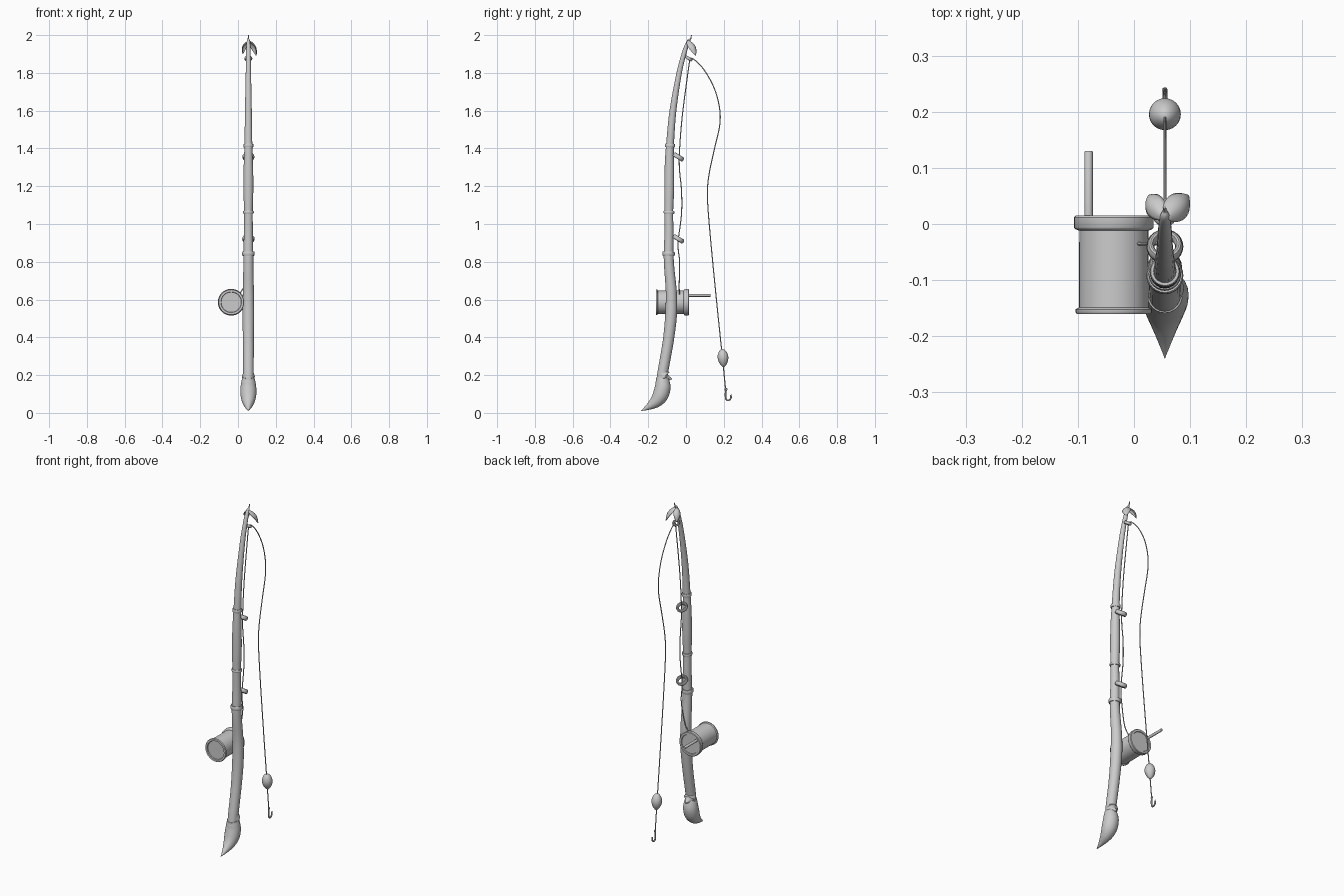
import bpy, bmesh, math
from mathutils import Vector, Matrix

if "Cube" in bpy.data.objects:
    bpy.data.objects.remove(bpy.data.objects["Cube"])

X0 = 0.055  # plane of the rod


def skin(name, rings, closed=False):
    """Bridge equal-size vertex rings into a smooth solid."""
    bm = bmesh.new()
    vr = [[bm.verts.new(p) for p in r] for r in rings]
    n = len(vr[0])
    pairs = list(zip(vr, vr[1:])) + ([(vr[-1], vr[0])] if closed else [])
    for a, b in pairs:
        for i in range(n):
            j = (i + 1) % n
            bm.faces.new((a[i], a[j], b[j], b[i]))
    if not closed:
        bm.faces.new(vr[0])
        bm.faces.new(vr[-1])
    bmesh.ops.remove_doubles(bm, verts=bm.verts, dist=1e-6)
    bmesh.ops.recalc_face_normals(bm, faces=bm.faces)
    return finish(name, bm)


def finish(name, bm):
    me = bpy.data.meshes.new(name)
    bm.to_mesh(me)
    bm.free()
    ob = bpy.data.objects.new(name, me)
    bpy.context.collection.objects.link(ob)
    bpy.ops.object.select_all(action='DESELECT')
    ob.select_set(True)
    bpy.context.view_layer.objects.active = ob
    bpy.ops.object.shade_smooth_by_angle(angle=math.radians(35))
    return ob


def spline(pts, steps):
    """Catmull-Rom through points of any dimension."""
    p = [Vector(q) for q in pts]
    p = [2 * p[0] - p[1]] + p + [2 * p[-1] - p[-2]]
    out = []
    for i in range(1, len(p) - 2):
        a, b, c, d = p[i - 1:i + 3]
        for s in range(steps):
            t = s / steps
            out.append(0.5 * (2 * b + (c - a) * t + (2 * a - 5 * b + 4 * c - d) * t * t
                              + (3 * b - a - 3 * c + d) * t ** 3))
    return out + [p[-2]]


def tube(name, stations, sides=20, steps=6):
    """Sweep a circle along (x, y, z, radius) stations."""
    pts = spline(stations, steps)
    rings = []
    for i, q in enumerate(pts):
        t = (pts[min(i + 1, len(pts) - 1)] - pts[max(i - 1, 0)]).to_3d().normalized()
        v = t.cross(Vector((1, 0, 0))).normalized()
        u = v.cross(t)
        r = max(q[3], 0.0003)
        rings.append([q.to_3d() + r * (u * math.cos(k * math.tau / sides) + v * math.sin(k * math.tau / sides))
                      for k in range(sides)])
    return skin(name, rings)


def lathe(name, profile, loc, direction, sides=32, closed=False):
    """Revolve (radius, height) pairs about a direction."""
    m = Matrix.Translation(loc) @ Vector(direction).to_track_quat('Z', 'Y').to_matrix().to_4x4()
    return skin(name, [[m @ Vector((max(r, 1e-4) * math.cos(k * math.tau / sides),
                                    max(r, 1e-4) * math.sin(k * math.tau / sides), h))
                        for k in range(sides)] for r, h in profile], closed)


def flat(rows):
    return [(X0, y, z, r) for y, z, r in rows]


# rod: three tapering cane sections and a thin tip
tube("rod", flat([(-0.132, 0.15, 0.028), (-0.122, 0.22, 0.028), (-0.094, 0.38, 0.029), (-0.079, 0.52, 0.031),
                  (-0.078, 0.64, 0.029), (-0.088, 0.76, 0.027), (-0.092, 0.84, 0.026), (-0.09, 0.95, 0.024),
                  (-0.091, 1.06, 0.023), (-0.089, 1.18, 0.026), (-0.088, 1.3, 0.025), (-0.085, 1.41, 0.021),
                  (-0.069, 1.6, 0.018), (-0.036, 1.8, 0.014), (-0.008, 1.91, 0.012), (0.012, 1.965, 0.009),
                  (0.024, 1.98, 0.004), (0.029, 2.0, 0.002)]))

# node collars on the cane
for i, (y, z, r, h) in enumerate([(-0.092, 0.843, 0.033, 0.011), (-0.09, 1.062, 0.029, 0.007),
                                  (-0.085, 1.415, 0.027, 0.009)]):
    lathe(f"cane_node_{i+1}", [(r * 0.7, -h), (r * 0.93, -h), (r, -h * 0.5), (r, h * 0.5), (r * 0.93, h),
                               (r * 0.7, h)], (X0, y, z), (0, 0.05, 1), 24)

# root-like butt with a spurred collar
tube("butt", flat([(-0.128, 0.188, 0.031), (-0.124, 0.165, 0.037), (-0.124, 0.13, 0.042), (-0.137, 0.09, 0.041),
                   (-0.162, 0.058, 0.032), (-0.2, 0.031, 0.016), (-0.24, 0.01, 0.0)]), 24)
tube("butt_spur", flat([(-0.124, 0.212, 0.028), (-0.119, 0.2, 0.032), (-0.112, 0.19, 0.033),
                        (-0.097, 0.184, 0.016), (-0.074, 0.179, 0.001)]), 20)

# reel spool with recessed face, flanges and handle
lathe("reel", [(0, -0.154), (0.053, -0.154), (0.055, -0.16), (0.066, -0.16), (0.068, -0.157), (0.068, -0.152),
               (0.062, -0.149), (0.0615, -0.012), (0.069, -0.009), (0.071, -0.006), (0.071, 0.012),
               (0.068, 0.015), (0.057, 0.015), (0.055, 0.011), (0, 0.011)], (-0.036, 0, 0.586), (0, 1, 0), 40)
lathe("reel_handle", [(0, 0), (0.0075, 0), (0.0075, 0.122), (0.0065, 0.124), (0, 0.124)],
      (-0.081, 0.006, 0.622), (0, 1, 0), 16)

# line guide rings, tilted outward
for i, (y, z, r, w) in enumerate([(-0.04, 0.921, 0.033, 0.012), (-0.04, 1.355, 0.032, 0.012),
                                  (0.015, 1.876, 0.021, 0.008)]):
    prof = [(r * 0.79 + r * 0.21 * math.cos(a * math.tau / 12), w * math.sin(a * math.tau / 12)) for a in range(12)]
    lathe(f"guide_ring_{i+1}", prof, (X0, y, z), (0, 0.53, 0.85), 28, True)

# fishing line: reel to tip, then tip to hook
L = 0.0028
tube("line_inner", [(0.005, -0.035, 0.625, L), (0.035, -0.036, 0.68, L)] + flat(
    [(-0.034, 0.8, L), (-0.042, 0.9, L), (-0.024, 1.05, L), (-0.024, 1.18, L), (-0.036, 1.33, L),
     (-0.022, 1.55, L), (0.01, 1.8, L), (0.022, 1.88, L)]), 8)
tube("line_outer", flat(
    [(0.022, 1.88, L), (0.05, 1.865, L), (0.1, 1.81, L), (0.151, 1.715, L), (0.178, 1.61, L), (0.178, 1.52, L),
     (0.151, 1.4, L), (0.12, 1.25, L), (0.114, 1.13, L), (0.13, 0.92, L), (0.161, 0.6, L), (0.192, 0.3, L),
     (0.21, 0.12, L)]), 8)

# egg-shaped float
lathe("float", [(0.028 * math.sin(a) * (1 - 0.12 * math.cos(a * 2)) / 1.1, 0.048 * math.cos(a) + 0.004 * math.sin(a))
                for a in [k * math.pi / 14 for k in range(15)]], (X0, 0.196, 0.29), (0, -0.08, 1), 24)

# hook with eye and barb
H = 0.0045
tube("hook", flat([(0.211, 0.122, H), (0.209, 0.095, H), (0.212, 0.073, H), (0.222, 0.066, H), (0.234, 0.072, H),
                   (0.239, 0.086, 0.004), (0.233, 0.094, 0.0008)]), 10)
tube("hook_barb", flat([(0.239, 0.08, 0.005), (0.238, 0.09, 0.004), (0.241, 0.1, 0.0005)]), 8)
lathe("hook_eye", [(0.006 + 0.0025 * math.cos(a * math.tau / 8), 0.0025 * math.sin(a * math.tau / 8))
                   for a in range(8)], (X0, 0.211, 0.124), (1, 0, 0), 16, True)


# two cupped leaves hanging from the tip
def leaf(name, base, tip, width, out):
    base, tip = Vector(base), Vector(tip)
    d = tip - base
    n = Vector(out)
    n = (n - d * n.dot(d) / d.length_squared).normalized()
    side = d.normalized().cross(n)
    bm = bmesh.new()
    rows = []
    for i in range(13):
        t = i / 12
        w = width * max(math.sin(math.pi * t ** 0.8), 0.03) ** 0.8
        rows.append([bm.verts.new(base + d * t + side * w * s + n * (0.016 * math.sin(math.pi * t)
                                  - 0.6 * w * s * s)) for s in [k / 4 - 1 for k in range(9)]])
    for a, b in zip(rows, rows[1:]):
        for i in range(8):
            bm.faces.new((a[i], a[i + 1], b[i + 1], b[i]))
    ob = finish(name, bm)
    mod = ob.modifiers.new("thickness", 'SOLIDIFY')
    mod.thickness, mod.offset = 0.004, 0


leaf("leaf_right", (X0 + 0.003, 0.012, 1.972), (0.096, 0.05, 1.893), 0.023, (0.7, 0.5, 0.5))
leaf("leaf_left", (X0 - 0.002, 0.012, 1.968), (0.027, 0.05, 1.902), 0.019, (-0.7, 0.5, 0.5))
